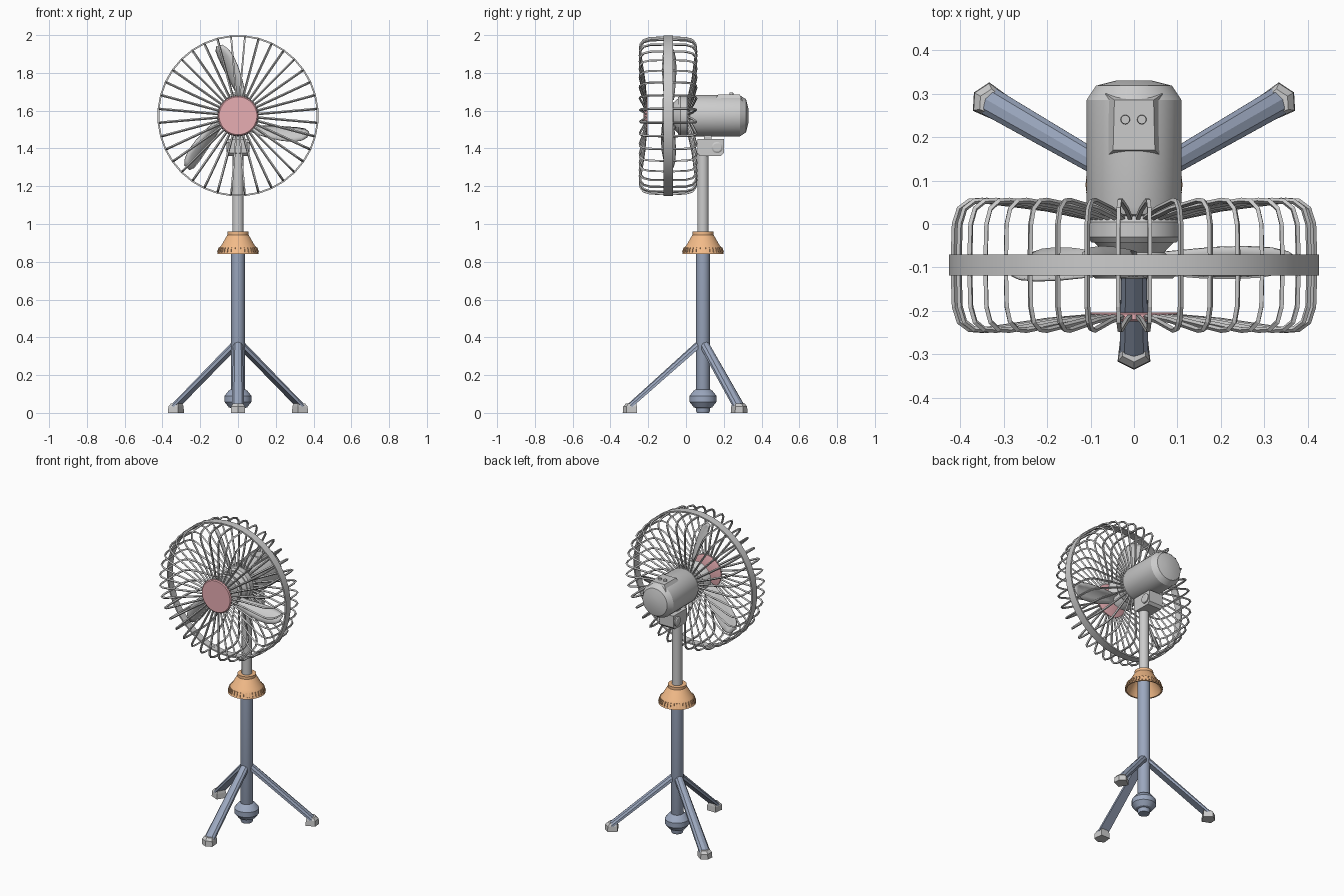
import bpy, bmesh, math
from math import sin, cos, pi, radians
from mathutils import Vector, Matrix

if "Cube" in bpy.data.objects:
    bpy.data.objects.remove(bpy.data.objects["Cube"])

POLE_Y = 0.09            # pole axis
AXIS_Z = 1.573           # fan axis height


def material(name, rgb):
    m = bpy.data.materials.new(name)
    m.diffuse_color = (*rgb, 1)
    m.use_nodes = True
    m.node_tree.nodes["Principled BSDF"].inputs["Base Color"].default_value = m.diffuse_color
    return m


BLUE = material("blue_grey", (0.33, 0.39, 0.52))
ORANGE = material("orange", (0.90, 0.50, 0.25))
PINK = material("pink", (0.80, 0.42, 0.45))


def finish(name, bm, mat=None, smooth=True):
    bmesh.ops.recalc_face_normals(bm, faces=bm.faces)
    me = bpy.data.meshes.new(name)
    bm.to_mesh(me)
    bm.free()
    ob = bpy.data.objects.new(name, me)
    bpy.context.collection.objects.link(ob)
    if mat:
        me.materials.append(mat)
    if smooth:
        bpy.ops.object.select_all(action='DESELECT')
        ob.select_set(True)
        bpy.context.view_layer.objects.active = ob
        bpy.ops.object.shade_smooth_by_angle(angle=radians(30))
    return ob


def loft(bm, rings, caps=True, loop=False):
    """Bridge equal-sized closed rings of points."""
    vs = [[bm.verts.new(p) for p in r] for r in rings]
    pairs = list(zip(vs, vs[1:])) + ([(vs[-1], vs[0])] if loop else [])
    n = len(vs[0])
    for a, b in pairs:
        for i in range(n):
            j = (i + 1) % n
            bm.faces.new((a[i], a[j], b[j], b[i]))
    if caps and not loop:
        bm.faces.new(vs[0])
        bm.faces.new(vs[-1])


def lathe(name, profile, axis='z', mat=None, seg=24, loop=False):
    """Turn (radius, position) points round the pole (z), fan axis (y) or a cross pin (x)."""
    def pt(r, h, a):
        if axis == 'z':
            return (r * cos(a), POLE_Y + r * sin(a), h)
        if axis == 'y':
            return (r * cos(a), h, AXIS_Z + r * sin(a))
        return (h, 0.165 + r * cos(a), 1.405 + r * sin(a))
    bm = bmesh.new()
    loft(bm, [[pt(r, h, 2 * pi * (i + .5) / seg) for i in range(seg)] for r, h in profile], loop=loop)
    return finish(name, bm, mat)


# Stand: lower pole with bottom collar, upper pole
lathe("lower_pole", [(.033, 0), (.037, .01), (.037, .95)], mat=BLUE, seg=20)
lathe("bottom_collar", [(.037, .025), (.05, .03), (.072, .058), (.072, .09), (.05, .118), (.037, .125)],
      mat=BLUE, seg=20)
lathe("upper_pole", [(.03, .93), (.03, 1.40)], seg=20)

# Height clamp: hollow cone with a ribbed skirt
lathe("clamp_cone", [(.111, .84), (.108, .846), (.097, .878), (.088, .888), (.058, .94), (.055, .943),
                     (.055, .96), (.03, .96), (.03, .93), (.05, .93), (.085, .875), (.102, .84)],
      mat=ORANGE, seg=32, loop=True)
bm = bmesh.new()
for k in range(32):
    m = (Matrix.Translation((0, POLE_Y, .862)) @ Matrix.Rotation(2 * pi * k / 32, 4, 'Z')
         @ Matrix.Translation((.103, 0, 0)) @ Matrix.Rotation(radians(-19), 4, 'Y')
         @ Matrix.Diagonal((.008, .010, .028, 1)))
    bmesh.ops.create_cube(bm, size=1, matrix=m)
finish("clamp_ribs", bm, ORANGE, False)

# Tripod legs and feet
LEG = [(-.5, -.35), (.5, -.35), (.5, .05), (.33, .4), (0, .55), (-.33, .4), (-.5, .05)]
FOOT = [(-.035, -.03), (.02, -.036), (.038, 0), (.02, .036), (-.035, .03)]
for name, ang in (("front", -90), ("right", 30), ("left", 150)):
    a = radians(ang)
    place = Matrix.Translation((0, POLE_Y, 0)) @ Matrix.Rotation(a, 4, 'Z')
    start, end = Vector((.015, 0, .365)), Vector((.392, 0, .03))
    up = (end - start).cross(Vector((0, -1, 0))).normalized()
    if up.z < 0:
        up = -up
    bm = bmesh.new()
    loft(bm, [[place @ (c + Vector((0, w * u, 0)) + up * (t * v)) for u, v in LEG]
              for c, w, t in ((start, .050, .04), (end, .066, .030))])
    finish(name + "_leg", bm, BLUE)
    bm = bmesh.new()
    loft(bm, [[place @ Vector((.385 + s * u + dx, s * v, z)) for u, v in FOOT]
              for s, dx, z in ((1.05, 0, 0), (1, 0, .034), (.75, -.006, .05))])
    finish(name + "_foot", bm, None, False)

# Tilt bracket: box with chamfered underside, neck and cross bolt
bm = bmesh.new()
side = [(.06, 1.375), (.075, 1.36), (.185, 1.36), (.20, 1.375), (.20, 1.45), (.06, 1.45)]
loft(bm, [[(x, y, z) for y, z in side] for x in (-.05, .05)])
finish("tilt_bracket", bm, None, False)
bm = bmesh.new()
bmesh.ops.create_cube(bm, size=1, matrix=Matrix.Translation((0, .115, 1.465)) @ Matrix.Diagonal((.06, .04, .05, 1)))
finish("motor_neck", bm, None, False)
lathe("tilt_bolt", [(.022, -.062), (.03, -.057), (.03, .057), (.022, .062)], 'x', seg=16)

# Motor housing with top control block and two knobs
lathe("motor_housing", [(.09, .015), (.104, .022), (.11, .04), (.11, .285), (.088, .318), (.04, .33)], 'y', seg=24)
bm = bmesh.new()
base = [(-.066, .152), (.066, .152), (.066, .30), (-.066, .30)]
top = [(-.048, .17), (.048, .17), (.045, .285), (-.045, .285)]
loft(bm, [[(x, y, 1.65) for x, y in base], [(x, y, 1.686) for x, y in top]])
finish("control_block", bm, None, False)
bm = bmesh.new()
for x in (-.02, .018):
    bmesh.ops.create_cone(bm, cap_ends=True, segments=12, radius1=.012, radius2=.010, depth=.02,
                          matrix=Matrix.Translation((x, .24, 1.686)))
finish("control_knobs", bm)

# Guard mount, shaft, blade hub
lathe("guard_mount", [(.07, -.045), (.098, -.042), (.108, -.03), (.108, .005), (.095, .022)], 'y', seg=32)
lathe("blade_hub", [(.092, -.042), (.070, -.065), (.09, -.085), (.10, -.115), (.09, -.125)], 'y', seg=32)

# Three swept, pitched blades: (radius, sweep angle, chord)
STATIONS = [(.08, 76, .065), (.13, 86, .080), (.19, 94, .098), (.26, 99, .108),
            (.32, 102, .104), (.36, 104, .082), (.385, 105, .040)]
bm = bmesh.new()
for k in range(3):
    rows = []
    for i, (r, deg, chord) in enumerate(STATIONS):
        a = radians(deg - 120 * k)
        rad, tan = Vector((cos(a), 0, sin(a))), Vector((-sin(a), 0, cos(a)))
        p = radians(52 - 3 * i)
        d = tan * cos(p) + Vector((0, sin(p), 0))
        n = tan * sin(p) - Vector((0, cos(p), 0))
        rows.append([bm.verts.new(Vector((0, -.09, AXIS_Z)) + rad * r + d * (chord * u)
                                  + n * (.012 * (1 - 4 * u * u)))
                     for u in (-.5, -.25, 0, .25, .5)])
    for r0, r1 in zip(rows, rows[1:]):
        for j in range(4):
            bm.faces.new((r0[j], r0[j + 1], r1[j + 1], r1[j]))
blades = finish("fan_blades", bm)
blades.modifiers.new("thickness", 'SOLIDIFY').thickness = .006

# Guard: pink centre disc, outer band, 36 bent wires
lathe("centre_disc", [(.098, -.203), (.106, -.207), (.106, -.219), (.100, -.224)], 'y', PINK, 32)
lathe("guard_band", [(.427, -.118), (.427, -.07), (.418, -.07), (.418, -.118)], 'y', seg=36, loop=True)

WIRE = [(.098, -.213), (.20, -.222), (.35, -.244), (.380, -.242), (.403, -.225), (.414, -.19), (.417, -.095),
        (.414, .0), (.403, .035), (.380, .052), (.35, .054), (.20, .035), (.09, .012)]
cu = bpy.data.curves.new("guard_wires", 'CURVE')
cu.dimensions = '3D'
cu.bevel_depth = .0065
cu.bevel_resolution = 0
cu.use_fill_caps = True
for k in range(36):
    a = radians(5 + 10 * k)
    sp = cu.splines.new('POLY')
    sp.points.add(len(WIRE) - 1)
    for q, (r, y) in zip(sp.points, WIRE):
        q.co = (r * cos(a), y, AXIS_Z + r * sin(a), 1)
    sp.use_smooth = False
wires = bpy.data.objects.new("guard_wires", cu)
bpy.context.collection.objects.link(wires)
bpy.ops.object.select_all(action='DESELECT')
wires.select_set(True)
bpy.context.view_layer.objects.active = wires
bpy.ops.object.convert(target='MESH')
